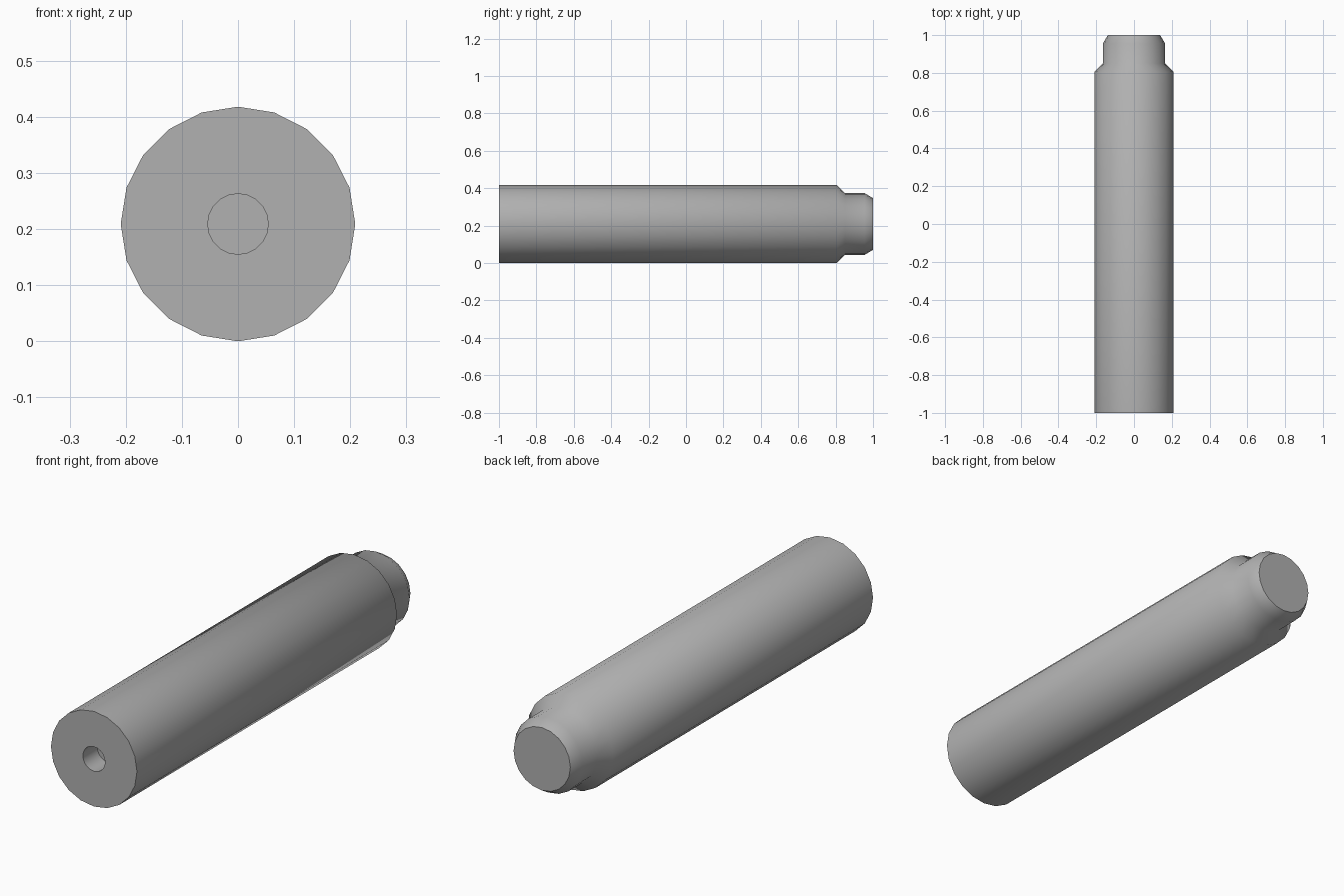
import bpy, bmesh, math

if "Cube" in bpy.data.objects:
    bpy.data.objects.remove(bpy.data.objects["Cube"])

SIDES = 20
R = 0.209

# Lathe profile (radius, y): blind hole floor, hole, body, shoulder, neck, tip
profile = [(0.054, -0.9), (0.054, -1.0), (R, -1.0), (R, 0.805),
           (0.165, 0.85), (0.165, 0.955), (0.138, 1.0)]

bm = bmesh.new()
rings = []
for r, y in profile:
    ring = []
    for i in range(SIDES):
        a = 2 * math.pi * i / SIDES
        ring.append(bm.verts.new((r * math.cos(a), y, R + r * math.sin(a))))
    rings.append(ring)

# Side walls
for lower, upper in zip(rings, rings[1:]):
    for i in range(SIDES):
        j = (i + 1) % SIDES
        bm.faces.new((lower[i], lower[j], upper[j], upper[i]))

# Hole floor and tip cap
bm.faces.new(rings[0])
bm.faces.new(rings[-1])
bmesh.ops.recalc_face_normals(bm, faces=bm.faces[:])

mesh = bpy.data.meshes.new("stepped_rod")
bm.to_mesh(mesh)
bm.free()
rod = bpy.data.objects.new("stepped_rod", mesh)
bpy.context.collection.objects.link(rod)

# Dark grey finish
mat = bpy.data.materials.new("dark_grey")
mat.diffuse_color = (0.44, 0.44, 0.44, 1.0)
mat.use_nodes = True
mat.node_tree.nodes["Principled BSDF"].inputs["Base Color"].default_value = mat.diffuse_color
mesh.materials.append(mat)

# Smooth sides with crisp end faces
bpy.context.view_layer.objects.active = rod
rod.select_set(True)
bpy.ops.object.shade_smooth_by_angle(angle=math.radians(50))
